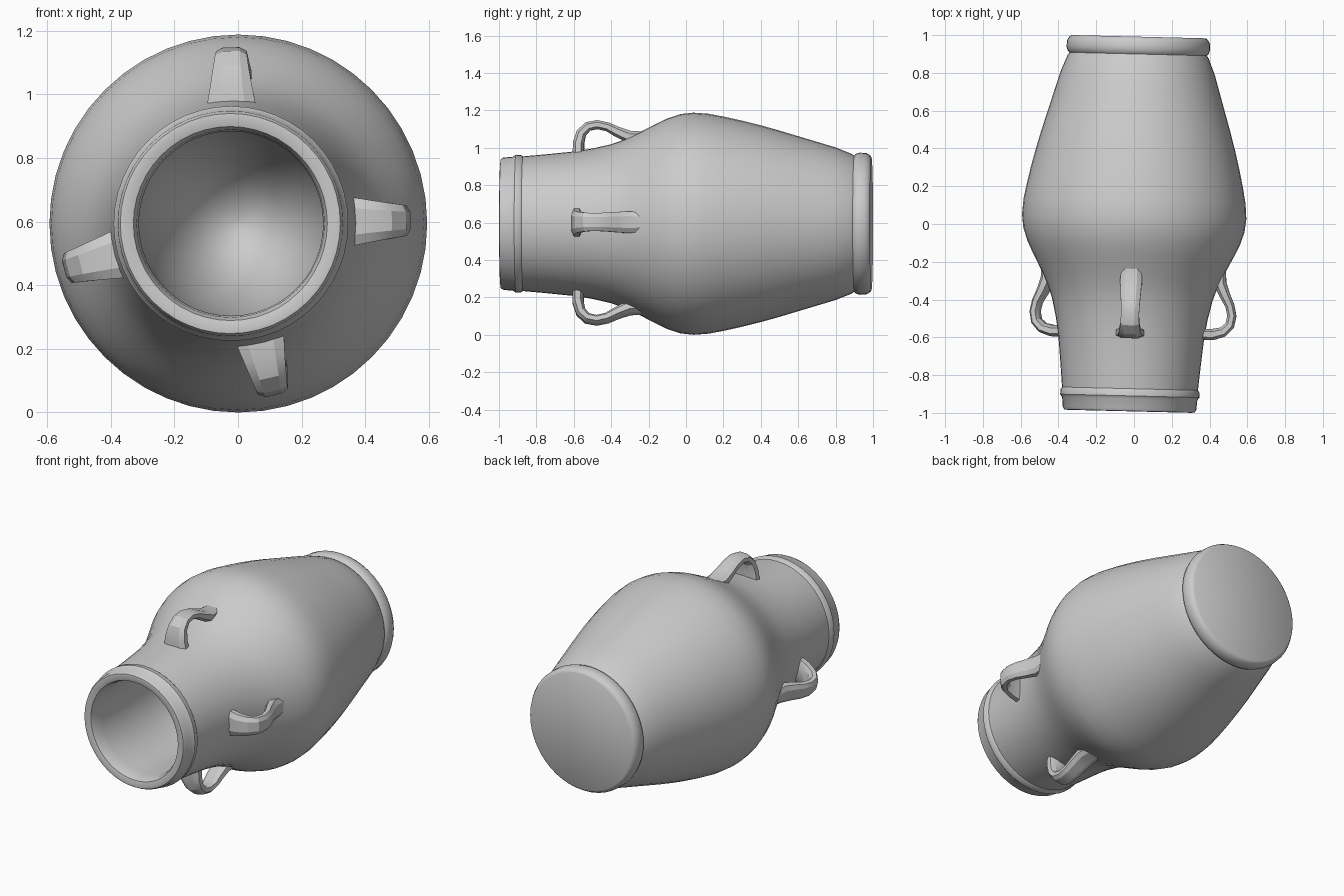
import bpy, bmesh, math
from mathutils import Vector, Matrix

if "Cube" in bpy.data.objects:
    bpy.data.objects.remove(bpy.data.objects["Cube"])

CENTRE_Z = 0.594
# the jar lies along y, its axis swung very slightly sideways
PLACE = Matrix.Translation((0, 0, CENTRE_Z)) @ Matrix.Rotation(math.radians(-1.4), 4, 'Z')


def finish(name, bm, angle):
    bmesh.ops.recalc_face_normals(bm, faces=bm.faces)
    me = bpy.data.meshes.new(name)
    bm.to_mesh(me)
    bm.free()
    ob = bpy.data.objects.new(name, me)
    bpy.context.collection.objects.link(ob)
    ob.matrix_world = PLACE
    bpy.ops.object.select_all(action='DESELECT')
    ob.select_set(True)
    bpy.context.view_layer.objects.active = ob
    bpy.ops.object.shade_smooth_by_angle(angle=math.radians(angle))
    return ob


def bridge(bm, rings):
    for a, b in zip(rings, rings[1:]):
        n = len(a)
        for i in range(n):
            j = (i + 1) % n
            bm.faces.new((a[i], a[j], b[j], b[i]))


def lathe(name, profile, sides=48):
    """Revolve (y, radius) points round the y axis and cap both ends."""
    bm = bmesh.new()
    rings = []
    for y, r in profile:
        rings.append([bm.verts.new((r * math.cos(t), y, r * math.sin(t)))
                      for t in (2 * math.pi * i / sides for i in range(sides))])
    bridge(bm, rings)
    bm.faces.new(rings[0])
    bm.faces.new(rings[-1])
    return finish(name, bm, 35)


def handle(name, degrees):
    """Strap loop: path points are (y, radius, half width, half thickness)."""
    path = [(-0.575, 0.365, 0.078, 0.03), (-0.575, 0.43, 0.066, 0.03),
            (-0.56, 0.485, 0.056, 0.027), (-0.525, 0.52, 0.05, 0.025),
            (-0.475, 0.53, 0.048, 0.024), (-0.42, 0.518, 0.05, 0.024),
            (-0.365, 0.49, 0.054, 0.028), (-0.30, 0.462, 0.058, 0.034),
            (-0.20, 0.462, 0.05, 0.03)]
    a = math.radians(degrees)
    out = Vector((math.cos(a), 0, math.sin(a)))
    side = Vector((-math.sin(a), 0, math.cos(a)))
    along = Vector((0, 1, 0))
    pts = [along * y + out * r for y, r, w, t in path]
    bm = bmesh.new()
    rings = []
    for i, (y, r, w, t) in enumerate(path):
        d = (pts[min(i + 1, len(pts) - 1)] - pts[max(i - 1, 0)]).normalized()
        up = side.cross(d).normalized()
        section = [(-1, -0.5), (-1, 0.5), (-0.55, 1), (0.55, 1),
                   (1, 0.5), (1, -0.5), (0.55, -1), (-0.55, -1)]
        rings.append([bm.verts.new(pts[i] + side * (w * u) + up * (t * v))
                      for u, v in section])
    bridge(bm, rings)
    bm.faces.new(rings[0])
    bm.faces.new(rings[-1])
    return finish(name, bm, 25)


# jar: base, foot band, belly, shoulder, neck, collar, lip and hollow inside
outside = [(0.992, 0.355), (0.985, 0.366), (0.965, 0.378), (0.93, 0.38),
           (0.91, 0.374), (0.90, 0.364), (0.885, 0.374), (0.8, 0.408), (0.7, 0.438),
           (0.6, 0.468), (0.5, 0.498), (0.4, 0.526), (0.3, 0.551),
           (0.2, 0.573), (0.12, 0.588), (0.04, 0.594), (-0.03, 0.586),
           (-0.1, 0.563), (-0.16, 0.534), (-0.22, 0.503), (-0.28, 0.472),
           (-0.34, 0.446), (-0.40, 0.425), (-0.5, 0.402), (-0.6, 0.386),
           (-0.75, 0.371), (-0.872, 0.36), (-0.882, 0.367), (-0.91, 0.369),
           (-0.925, 0.358), (-0.975, 0.354), (-0.99, 0.346), (-0.992, 0.33)]
inside = [(-0.985, 0.305), (-0.96, 0.295), (-0.9, 0.29), (-0.7, 0.295),
          (-0.5, 0.30), (-0.3, 0.295), (-0.1, 0.265), (0.08, 0.21),
          (0.2, 0.14), (0.26, 0.07), (0.28, 0.01)]
lathe("jar_body", outside + inside)

# four lug handles around the shoulder
for label, deg in (("right", 1), ("top", 91), ("left", 195), ("bottom", 283)):
    handle(label + "_handle", deg)
